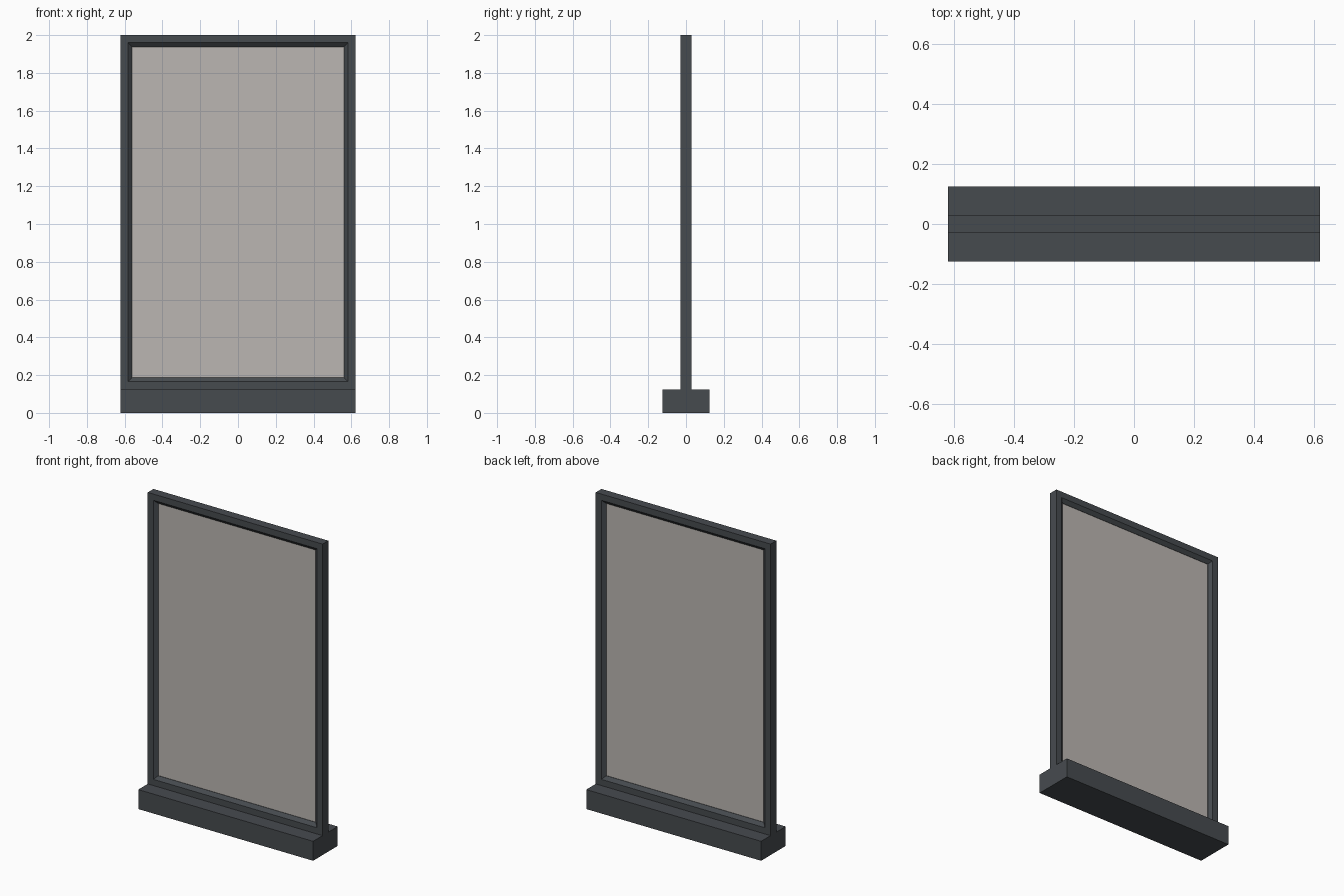
import bpy
import bmesh

cube = bpy.data.objects.get("Cube")
if cube:
    bpy.data.objects.remove(cube, do_unlink=True)


def material(name, rgb):
    m = bpy.data.materials.new(name)
    m.use_nodes = True
    m.diffuse_color = (*rgb, 1)
    m.node_tree.nodes["Principled BSDF"].inputs["Base Color"].default_value = (*rgb, 1)
    return m


def finish(name, bm, mat):
    bmesh.ops.recalc_face_normals(bm, faces=bm.faces)
    mesh = bpy.data.meshes.new(name)
    bm.to_mesh(mesh)
    bm.free()
    mesh.materials.append(mat)
    obj = bpy.data.objects.new(name, mesh)
    bpy.context.collection.objects.link(obj)
    return obj


def box(name, lo, hi, mat):
    bm = bmesh.new()
    bmesh.ops.create_cube(bm, size=1)
    for v in bm.verts:
        v.co = [(a + b) / 2 + c * (b - a) for a, b, c in zip(lo, hi, v.co)]
    return finish(name, bm, mat)


dark = material("dark grey metal", (0.062, 0.070, 0.078))
pale = material("warm grey panel", (0.50, 0.47, 0.445))

HALF_W, BASE_TOP, TOP = 0.622, 0.125, 2.0
FRAME_Y, PANEL_Y = 0.029, 0.01

# Foot: a long low block
box("base", (-HALF_W, -0.125, 0), (HALF_W, 0.125, BASE_TOP), dark)

# Frame: mitred rectangular rings, sloping inward to the panel on both sides
rings = [  # inset from the outer edge, y
    (0, -FRAME_Y), (0.04, -FRAME_Y), (0.062, -PANEL_Y),
    (0.062, PANEL_Y), (0.04, FRAME_Y), (0, FRAME_Y),
]
bm = bmesh.new()
loops = []
for inset, y in rings:
    x, low, high = HALF_W - inset, BASE_TOP + inset, TOP - inset
    loops.append([bm.verts.new(c) for c in
                  ((-x, y, low), (x, y, low), (x, y, high), (-x, y, high))])
for i, loop in enumerate(loops):
    after = loops[(i + 1) % len(loops)]
    for j in range(4):
        k = (j + 1) % 4
        bm.faces.new((loop[j], loop[k], after[k], after[j]))
finish("frame", bm, dark)

# Panel set into the frame
box("panel", (-0.562, -PANEL_Y + 0.002, 0.186), (0.562, PANEL_Y - 0.002, 1.939), pale)
